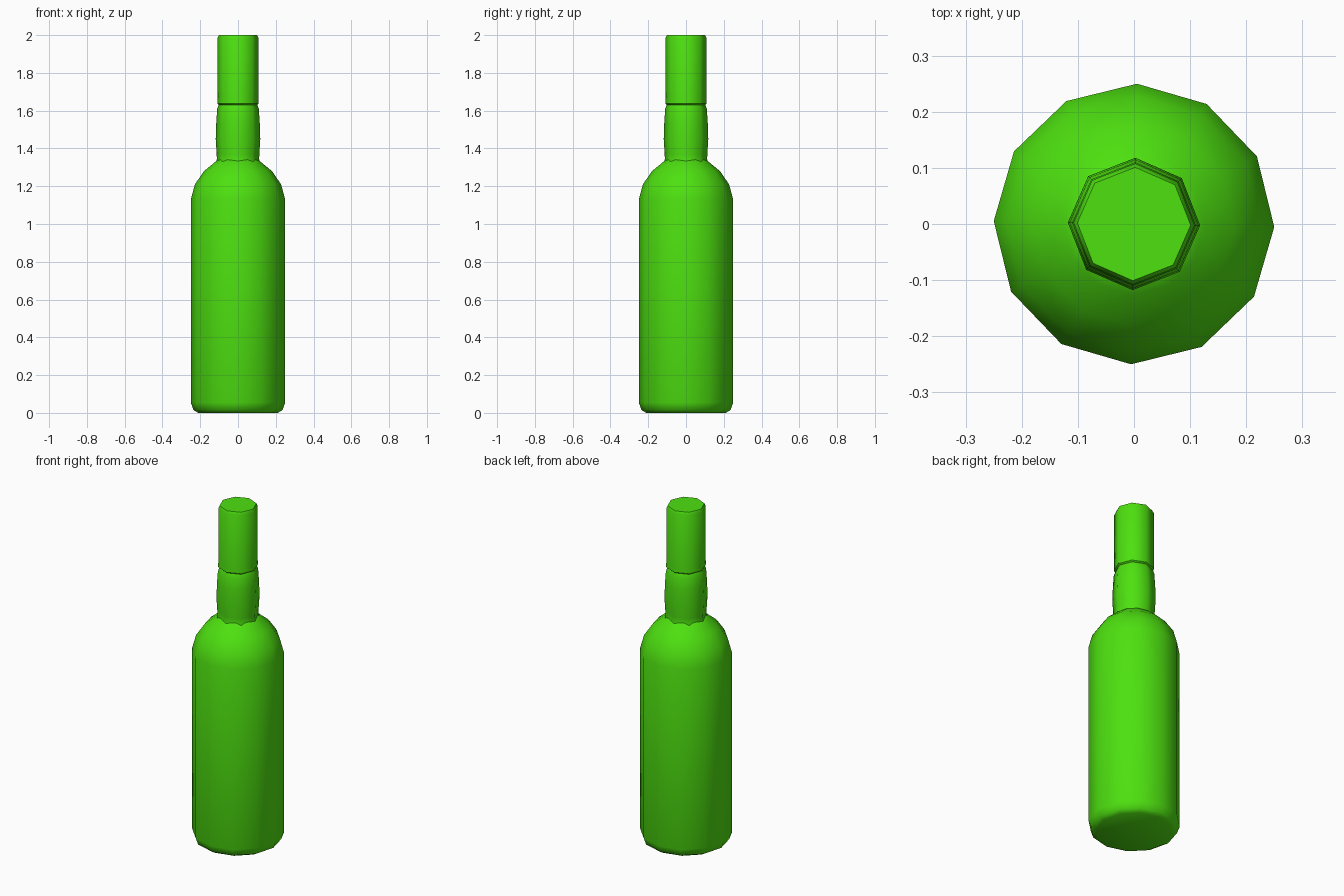
import bpy, math

if "Cube" in bpy.data.objects:
    bpy.data.objects.remove(bpy.data.objects["Cube"])

green = bpy.data.materials.new("bottle green")
green.diffuse_color = (0.075, 0.75, 0.005, 1)
green.use_nodes = True
green.node_tree.nodes["Principled BSDF"].inputs["Base Color"].default_value = green.diffuse_color


def lathe(name, profile, sides, limit=50):
    """Revolve a list of (radius, height) points into a closed solid."""
    verts, faces = [], []
    for r, z in profile:
        for i in range(sides):
            a = 2 * math.pi * i / sides - math.radians(1.2)
            verts.append((r * math.cos(a), r * math.sin(a), z))
    for k in range(len(profile) - 1):
        for i in range(sides):
            j = (i + 1) % sides
            faces.append((k * sides + i, k * sides + j,
                          (k + 1) * sides + j, (k + 1) * sides + i))
    top = (len(profile) - 1) * sides
    faces.append(tuple(reversed(range(sides))))
    faces.append(tuple(range(top, top + sides)))
    mesh = bpy.data.meshes.new(name)
    mesh.from_pydata(verts, [], faces)
    mesh.materials.append(green)
    obj = bpy.data.objects.new(name, mesh)
    bpy.context.collection.objects.link(obj)
    bpy.ops.object.select_all(action='DESELECT')
    obj.select_set(True)
    bpy.context.view_layer.objects.active = obj
    bpy.ops.object.shade_smooth_by_angle(angle=math.radians(limit))
    return obj


# Twelve-sided body with rounded base and shoulder
lathe("bottle_body", [(0.21, 0), (0.236, 0.015), (0.25, 0.055), (0.25, 1.13),
                      (0.228, 1.21), (0.18, 1.28), (0.125, 1.325),
                      (0.10, 1.345)], 12)

# Eight-sided, slightly bulging neck
lathe("bottle_neck", [(0.118, 1.315), (0.112, 1.345), (0.113, 1.37),
                      (0.118, 1.45), (0.115, 1.54), (0.110, 1.61),
                      (0.102, 1.63)], 8)

# Eight-sided cap sleeve with softened rims
lathe("bottle_cap", [(0.100, 1.628), (0.110, 1.637), (0.108, 1.66),
                     (0.108, 1.985), (0.101, 2.0)], 8)
